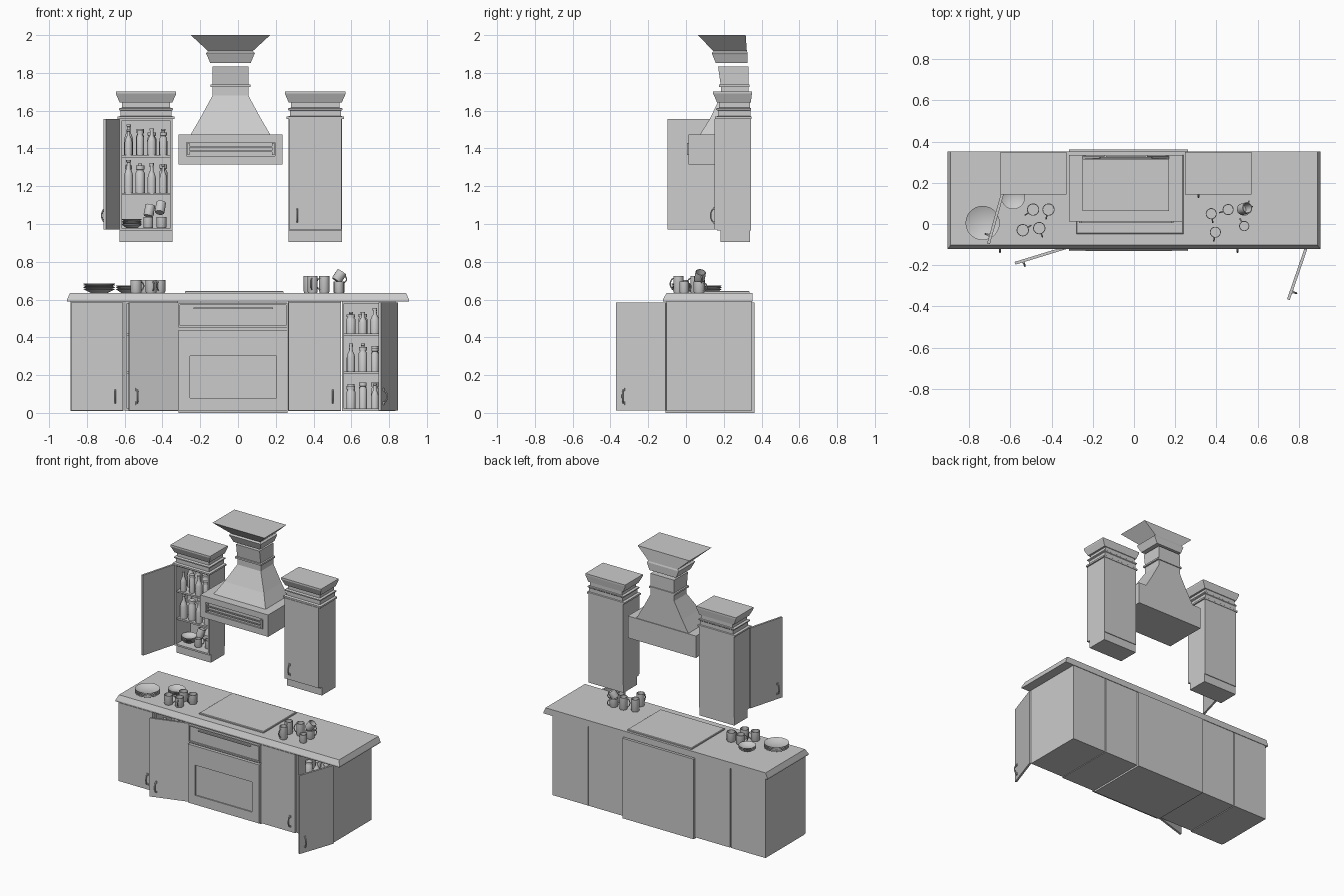
import bpy, bmesh, math, random
from mathutils import Matrix, Vector

if "Cube" in bpy.data.objects:
    bpy.data.objects.remove(bpy.data.objects["Cube"])

random.seed(4)


def finish(name, bm, mat=None, smooth=False):
    bmesh.ops.recalc_face_normals(bm, faces=bm.faces)
    if smooth:
        for f in bm.faces:
            f.smooth = True
        for e in bm.edges:
            if len(e.link_faces) == 2 and e.calc_face_angle(0) > 0.7:
                e.smooth = False
    me = bpy.data.meshes.new(name)
    bm.to_mesh(me)
    bm.free()
    ob = bpy.data.objects.new(name, me)
    bpy.context.collection.objects.link(ob)
    if mat:
        ob.matrix_world = mat
    return ob


def boxes(name, items, mat=None):
    """One object from boxes given as (x0, x1, y0, y1, z0, z1)."""
    bm = bmesh.new()
    for x0, x1, y0, y1, z0, z1 in items:
        m = Matrix.Translation(((x0 + x1) / 2, (y0 + y1) / 2, (z0 + z1) / 2))
        m = m @ Matrix.Diagonal((abs(x1 - x0), abs(y1 - y0), abs(z1 - z0), 1))
        bmesh.ops.create_cube(bm, size=1, matrix=m)
    return finish(name, bm, mat)


def loft(name, levels):
    """Stack of rectangles (z, x0, x1, y0, y1) joined into a closed solid."""
    bm = bmesh.new()
    rings = [[bm.verts.new(p) for p in ((a, c, z), (b, c, z), (b, d, z), (a, d, z))]
             for z, a, b, c, d in levels]
    for lo, hi in zip(rings, rings[1:]):
        for i in range(4):
            j = (i + 1) % 4
            bm.faces.new((lo[i], lo[j], hi[j], hi[i]))
    bm.faces.new(rings[0][::-1])
    bm.faces.new(rings[-1])
    return finish(name, bm)


def lathe(name, profile, mat, n=18):
    bm = bmesh.new()
    vs = [bm.verts.new((r, 0, z)) for r, z in profile]
    es = [bm.edges.new(p) for p in zip(vs, vs[1:])]
    bmesh.ops.spin(bm, geom=vs + es, axis=(0, 0, 1), cent=(0, 0, 0),
                   angle=2 * math.pi, steps=n, use_duplicate=False)
    bmesh.ops.remove_doubles(bm, verts=bm.verts, dist=1e-5)
    return finish(name, bm, mat, True)


def tube(name, pts, r, mat, n=6):
    bm = bmesh.new()
    pts = [Vector(p) for p in pts]
    side = (pts[1] - pts[0]).cross(pts[-1] - pts[0]).normalized()
    rings = []
    for i, p in enumerate(pts):
        t = (pts[min(i + 1, len(pts) - 1)] - pts[max(i - 1, 0)]).normalized()
        up = t.cross(side)
        rings.append([bm.verts.new(p + r * (side * math.cos(a) + up * math.sin(a)))
                      for a in (2 * math.pi * k / n for k in range(n))])
    for lo, hi in zip(rings, rings[1:]):
        for k in range(n):
            bm.faces.new((lo[k], lo[k - 1], hi[k - 1], hi[k]))
    bm.faces.new(rings[0])
    bm.faces.new(rings[-1])
    return finish(name, bm, mat, True)


def carcass(name, x0, x1, y0, y1, z0, z1, shelves, t=0.012):
    items = [(x0, x0 + t, y0, y1, z0, z1), (x1 - t, x1, y0, y1, z0, z1),
             (x0 + t, x1 - t, y1 - t, y1, z0, z1),
             (x0 + t, x1 - t, y0, y1 - t, z0, z0 + t), (x0 + t, x1 - t, y0, y1 - t, z1 - t, z1)]
    items += [(x0 + t, x1 - t, y0 + 0.01, y1 - t, z - t, z) for z in shelves]
    boxes(name, items)


def door(name, hx, hy, s, angle, z0, z1, w=0.277):
    """Door hinged at (hx, hy), running along s * x, swung by angle."""
    m = Matrix.Translation((hx, hy, 0)) @ Matrix.Rotation(math.radians(angle), 4, 'Z')
    boxes(name, [(0, s * w, -0.014, 0, z0, z1)], m)
    x, z = s * (w - 0.042), z0 + 0.075
    arc = [(x, -0.012 - 0.022 * math.sin(a), z - 0.036 * math.cos(a))
           for a in (math.pi * k / 8 for k in range(9))]
    tube(name + "_handle", arc, 0.0045, m)
    boxes(name + "_handle_feet", [(x - .007, x + .007, -.019, -.013, z + d - .008, z + d + .008)
                                  for d in (-.036, .036)], m)


def framed(name, x0, x1, y0, y1, z0, z1, a, b, c, d, depth):
    """Box whose front has a rectangular recess from (a, c) to (b, d)."""
    ym = y0 + depth
    boxes(name, [(x0, x1, ym, y1, z0, z1), (x0, a, y0, ym, z0, z1), (b, x1, y0, ym, z0, z1),
                 (a, b, y0, ym, z0, c), (a, b, y0, ym, d, z1)])


def mug(x, y, z, turn, h=0.068, r=0.03, tilt=0):
    m = (Matrix.Translation((x, y, z)) @ Matrix.Rotation(math.radians(turn), 4, 'Z')
         @ Matrix.Rotation(math.radians(tilt), 4, 'Y'))
    lathe("mug", [(0, 0), (r * .9, 0), (r, .006), (r, h), (r - .004, h), (r - .004, .006), (0, .006)], m)
    tube("mug_handle", [(r - .002 + .019 * math.sin(a), 0, h * .52 - h * .33 * math.cos(a))
                        for a in (math.pi * k / 7 for k in range(8))], 0.0035, m)


def plates(x, y, z, r, n):
    for i in range(n):
        lathe("plate", [(0, 0), (r * .55, 0), (r, .018), (r, .021), (r * .55, .005), (0, .005)],
              Matrix.Translation((x, y, z + i * .009)), 28)


def vessels(x0, x1, y0, y1, z, h):
    """Two rows of mixed bottles and jars on a shelf."""
    for y, n in ((y0, 4), (y1, 4)):
        for i in range(n):
            r = random.uniform(.019, .025)
            k = h * random.uniform(.78, 1)
            x = x0 + (x1 - x0) * (i + .5) / n
            m = Matrix.Translation((x, y + random.uniform(-.012, .012), z))
            if random.random() < .5:
                lathe("bottle", [(0, 0), (r, 0), (r, k * .5), (r * .8, k * .62), (r * .42, k * .75),
                                 (r * .38, k * .92), (r * .5, k * .93), (r * .5, k), (0, k)], m, 14)
            else:
                k *= .88
                lathe("jar", [(0, 0), (r, 0), (r, k * .74), (r * .72, k * .82), (r * .72, k * .85),
                              (r * .92, k * .86), (r * .92, k), (0, k)], m, 14)


# Base cabinets
B, F = 0.348, -0.103
boxes("base_cabinet_left", [(-.887, -.607, F, B, .01, .59)])
carcass("base_cabinet_left_open", -.6, -.317, F, B, .01, .59, (.22, .42))
boxes("base_cabinet_right", [(.265, .545, F, B, .01, .59)])
carcass("base_cabinet_right_open", .55, .835, F, B, .01, .59, (.22, .42))
for name, hx, s, ang in (("base_door_1", -.885, 1, 0), ("base_door_2", -.315, -1, 17),
                         ("base_door_3", .267, 1, 0), ("base_door_4", .833, -1, 71)):
    door(name, hx, F, s, ang, .012, .585)

# Countertop with sloped edge, cooktop slab
loft("countertop", [(.59, -.905, .905, -.122, .352), (.6, -.905, .905, -.122, .352),
                    (.635, -.89, .89, -.103, .352)])
loft("cooktop", [(.633, -.28, .24, -.048, .335), (.643, -.28, .24, -.048, .335),
                 (.646, -.276, .236, -.044, .331)])

# Oven
boxes("oven_body", [(-.315, .262, -.108, .362, 0, .585)])
framed("oven_door", -.315, .262, -.13, -.108, .012, .44, -.255, .203, .08, .3, .008)
framed("oven_control_panel", -.315, .262, -.126, -.108, .452, .578, -.308, .255, .462, .57, .01)
boxes("oven_grip", [(-.235, .185, -.128, -.115, .55, .557)])

# Upper cabinets
U = 0.164
carcass("upper_cabinet_left", -.627, -.347, U, .343, .965, 1.56, (1.165, 1.365))
boxes("upper_cabinet_right", [(.268, .55, U, .343, .965, 1.56)])
door("upper_door_left", -.627, U, 1, -105.5, .97, 1.557, .272)
door("upper_door_right", .548, U, -1, 0, .97, 1.557)
CROWN = ((1.556, .01), (1.568, .01), (1.572, -.006), (1.6, -.006), (1.604, .004), (1.612, .004),
         (1.616, -.012), (1.642, -.012), (1.644, 0), (1.69, .02), (1.702, .02))
for side, a, b in (("left", -.627, -.347), ("right", .268, .55)):
    boxes("upper_skirt_" + side, [(a, b, .183, .338, .905, .967)])
    loft("upper_crown_" + side, [(z, a - d, b + d, U - d, .343 + d * .3) for z, d in CROWN])

# Range hood: framed box, tapered body, collared neck, separate crown
framed("hood_box", -.315, .235, .012, .335, 1.315, 1.475, -.273, .195, 1.36, 1.432, .012)
boxes("hood_rail", [(-.262, .186, .006, .014, z, z + .008) for z in (1.38, 1.405)]
      + [(x, x + .012, .004, .026, 1.365, 1.428) for x in (-.268, .18)])
loft("hood_body", [(1.475, -.25, .17, .075, .33), (1.56, -.2, .12, .128, .33),
                   (1.68, -.135, .055, .185, .33), (1.725, -.135, .055, .185, .33),
                   (1.726, -.146, .066, .174, .335), (1.738, -.146, .066, .174, .335),
                   (1.739, -.135, .055, .183, .33), (1.833, -.135, .055, .17, .33)])
loft("hood_crown", [(1.852, -.147, .067, .158, .326), (1.895, -.165, .085, .14, .326),
                    (1.905, -.17, .09, .136, .326), (1.915, -.158, .078, .145, .322),
                    (2.0, -.25, .17, .063, .316)])

# Crockery on the counter
plates(-.735, .005, .636, .083, 4)
plates(-.587, .13, .636, .058, 3)
for x, y, turn in ((-.49, .07, 215), (-.415, .07, 255), (-.54, -.03, 30), (-.46, -.02, 290)):
    mug(x, y, .636, turn)
for x, y, turn in ((.375, .05, 280), (.457, .07, 200), (.395, -.04, 260)):
    mug(x, y, .636, turn, .09, .027)
mug(.535, .07, .636, 60, .06)
mug(.535, -.01, .636, 120, .06, .025)
mug(.52, .07, .7, 15, .055, .028, 35)

# Shelf contents
for z, h in ((1.365, .17), (1.165, .18)):
    vessels(-.61, -.365, .2, .275, z, h)
plates(-.562, .24, .978, .052, 4)
for x, y, z, tilt in ((-.475, .22, .978, 0), (-.405, .24, .978, 0), (-.475, .23, 1.042, 20),
                      (-.415, .24, 1.06, 30)):
    mug(x, y, z, 200 + x * 300, .06, .026, tilt)
for a, b in ((-.585, -.332), (.566, .82)):
    for z, h in ((.42, .145), (.22, .165), (.022, .165)):
        vessels(a, b, -.045, .06, z, h)
